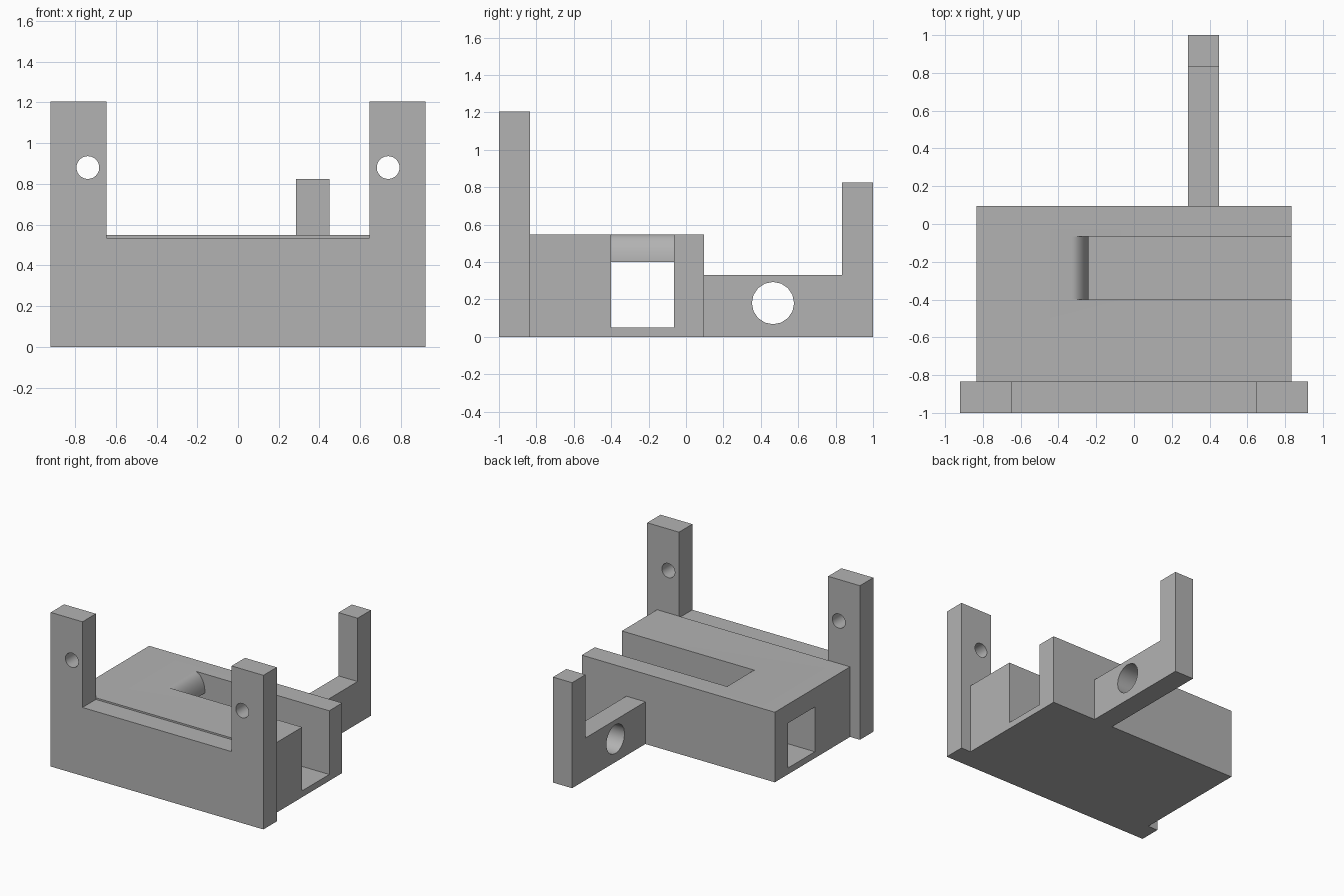
import bpy, bmesh, math
from mathutils import Vector

cube = bpy.data.objects.get("Cube")
if cube:
    bpy.data.objects.remove(cube, do_unlink=True)

grey = bpy.data.materials.new("plain grey")
grey.use_nodes = True
grey.diffuse_color = (0.45, 0.45, 0.45, 1)
grey.node_tree.nodes["Principled BSDF"].inputs["Base Color"].default_value = (0.45, 0.45, 0.45, 1)


def extrude(name, outline, axis, start, end):
    """Prism from a 2D outline: (x, z) swept along y, or (y, z) swept along x."""
    bm = bmesh.new()
    place = (lambda a, b: (a, start, b)) if axis == "y" else (lambda a, b: (start, a, b))
    face = bm.faces.new([bm.verts.new(place(a, b)) for a, b in outline])
    sweep = Vector((0, end - start, 0)) if axis == "y" else Vector((end - start, 0, 0))
    result = bmesh.ops.extrude_face_region(bm, geom=[face])
    moved = [v for v in result["geom"] if isinstance(v, bmesh.types.BMVert)]
    bmesh.ops.translate(bm, verts=moved, vec=sweep)
    bmesh.ops.recalc_face_normals(bm, faces=bm.faces)
    mesh = bpy.data.meshes.new(name)
    bm.to_mesh(mesh)
    bm.free()
    mesh.materials.append(grey)
    obj = bpy.data.objects.new(name, mesh)
    bpy.context.collection.objects.link(obj)
    return obj


def circle(a, b, radius, sides):
    turn = 2 * math.pi / sides
    return [(a + radius * math.cos(i * turn), b + radius * math.sin(i * turn))
            for i in range(sides)]


def cut(obj, cutter):
    mod = obj.modifiers.new("cut", "BOOLEAN")
    mod.operation = "DIFFERENCE"
    mod.solver = "EXACT"
    mod.object = cutter
    bpy.context.view_layer.objects.active = obj
    bpy.ops.object.modifier_apply(modifier=mod.name)
    bpy.data.objects.remove(cutter, do_unlink=True)


# Front plate with two tall posts, each drilled from front to back
half = [(0.92, 0), (0.92, 1.205), (0.645, 1.205), (0.645, 0.535)]
plate = extrude("front_plate", half + [(-x, z) for x, z in reversed(half)], "y", -1, -0.835)
for side in (-1, 1):
    cut(plate, extrude("post_hole", circle(side * 0.737, 0.88, 0.056, 24), "y", -1.2, -0.6))

# Main block
top = 0.548
block = extrude("main_block", [(-0.835, 0), (0.835, 0), (0.835, top), (-0.835, top)],
                "y", -0.835, 0.095)

# Channel: tunnel on the right, open slot on the left, with a rounded lip between
lip = []
for i in range(13):
    t = math.radians(90 * i / 12)
    lip.append((-0.33 + 0.09 * math.sin(t), 0.4 + (top - 0.4) * math.cos(t)))
channel = [(-1, 0.05), (1, 0.05), (1, 0.7), (-0.33, 0.7)] + lip + [(-1, 0.4)]
cut(block, extrude("channel", channel, "y", -0.4, -0.065))

# Rear arm with an upright end, drilled from side to side
arm = extrude("rear_arm", [(0.095, 0), (1, 0), (1, 0.825), (0.835, 0.825),
                           (0.835, 0.33), (0.095, 0.33)], "x", 0.285, 0.45)
cut(arm, extrude("arm_hole", circle(0.465, 0.18, 0.113, 16), "x", 0.1, 0.6))

# Smooth the holes and the lip, keep the box edges sharp
bpy.ops.object.select_all(action="DESELECT")
for obj in (plate, block, arm):
    obj.select_set(True)
bpy.context.view_layer.objects.active = block
bpy.ops.object.shade_smooth_by_angle(angle=math.radians(30))
